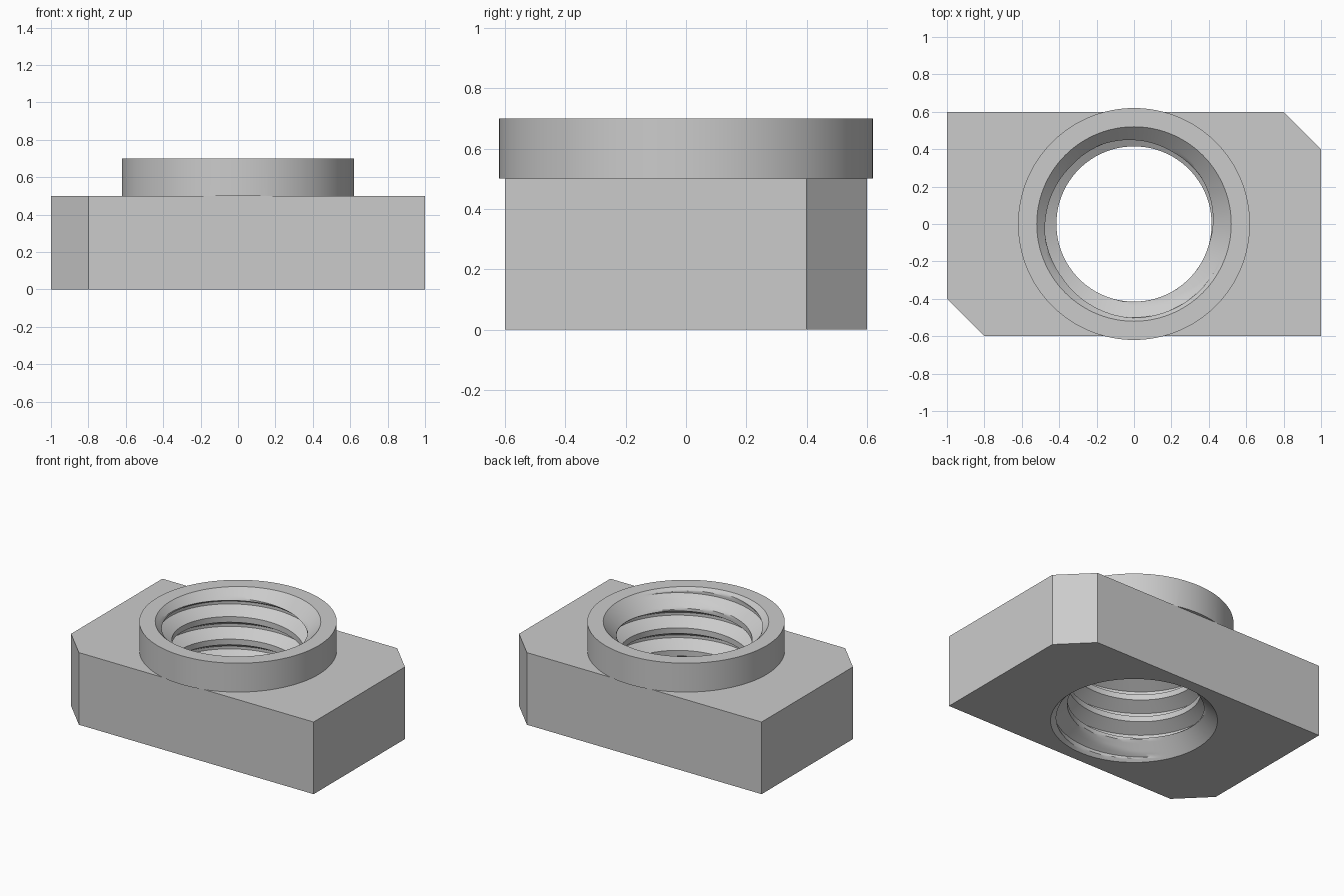
import bpy, bmesh, math

if "Cube" in bpy.data.objects:
    bpy.data.objects.remove(bpy.data.objects["Cube"])

HEIGHT, PLATE_H = 0.7, 0.5
R_MAJOR, R_MINOR, R_CHAMFER = 0.5, 0.415, 0.52
PITCH, PHASE = 0.156, 0.553
SEG, SUB = 96, 4


def make_object(name, bm):
    bmesh.ops.recalc_face_normals(bm, faces=bm.faces)
    mesh = bpy.data.meshes.new(name)
    bm.to_mesh(mesh)
    bm.free()
    obj = bpy.data.objects.new(name, mesh)
    bpy.context.collection.objects.link(obj)
    return obj


def prism(name, outline, z0, z1):
    bm = bmesh.new()
    low = [bm.verts.new((x, y, z0)) for x, y in outline]
    high = [bm.verts.new((x, y, z1)) for x, y in outline]
    bm.faces.new(low[::-1])
    bm.faces.new(high)
    n = len(outline)
    for i in range(n):
        j = (i + 1) % n
        bm.faces.new((low[i], low[j], high[j], high[i]))
    return make_object(name, bm)


def combine(target, tool, operation):
    mod = target.modifiers.new(operation.lower(), 'BOOLEAN')
    mod.operation, mod.solver, mod.object = operation, 'EXACT', tool
    bpy.context.view_layer.objects.active = target
    bpy.ops.object.modifier_apply(modifier=mod.name)
    bpy.data.objects.remove(tool, do_unlink=True)


def thread_cutter():
    # one thread period: (height offset, radius), flats and 60 degree flanks
    corners = [(0, R_MAJOR), (5 / 16, R_MINOR), (9 / 16, R_MINOR),
               (14 / 16, R_MAJOR), (1, R_MAJOR)]
    period = []
    for (a, ra), (b, rb) in zip(corners, corners[1:]):
        for s in range(SUB):
            t = s / SUB
            period.append(((a + (b - a) * t) * PITCH, ra + (rb - ra) * t))
    m = len(period)
    rows = m * 9
    z_min, z_max = -0.05, HEIGHT + 0.05
    bm = bmesh.new()
    cache = {}

    def vert(col, row):
        # going once round the helix shifts the row by one full turn
        if col == SEG:
            col, row = 0, row + m
        dz, r = period[row % m]
        z = PHASE + PITCH * (row // m - 6 + col / SEG) + dz
        z = min(max(z, z_min), z_max)
        r = max(r, R_CHAMFER - z, R_CHAMFER - HEIGHT + z)
        key = (col, round(z, 6))
        if key not in cache:
            a = 2 * math.pi * col / SEG
            cache[key] = bm.verts.new((r * math.cos(a), r * math.sin(a), z))
        return cache[key]

    for col in range(SEG):
        for row in range(rows):
            quad = (vert(col, row), vert(col + 1, row),
                    vert(col + 1, row + 1), vert(col, row + 1))
            face = list(dict.fromkeys(quad))
            if len(face) > 2:
                bm.faces.new(face)
    # end caps
    for z in (z_min, z_max):
        bm.faces.new([cache[(c, round(z, 6))] for c in range(SEG)])
    return make_object("thread_cutter", bm)


# plate with two opposite clipped corners
nut = prism("slot_nut", [(-0.8, -0.6), (1, -0.6), (1, 0.4), (0.8, 0.6),
                         (-1, 0.6), (-1, -0.4)], 0, PLATE_H)

# raised round collar
circle = [(0.62 * math.cos(2 * math.pi * i / SEG),
           0.62 * math.sin(2 * math.pi * i / SEG)) for i in range(SEG)]
collar = prism("collar", circle, PLATE_H, HEIGHT)
combine(nut, collar, 'UNION')

# threaded hole, chamfered at both ends
cutter = thread_cutter()
cutter.hide_render = True
combine(nut, cutter, 'DIFFERENCE')

bpy.ops.object.select_all(action='DESELECT')
nut.select_set(True)
bpy.context.view_layer.objects.active = nut
bpy.ops.object.shade_smooth_by_angle(angle=math.radians(25))
